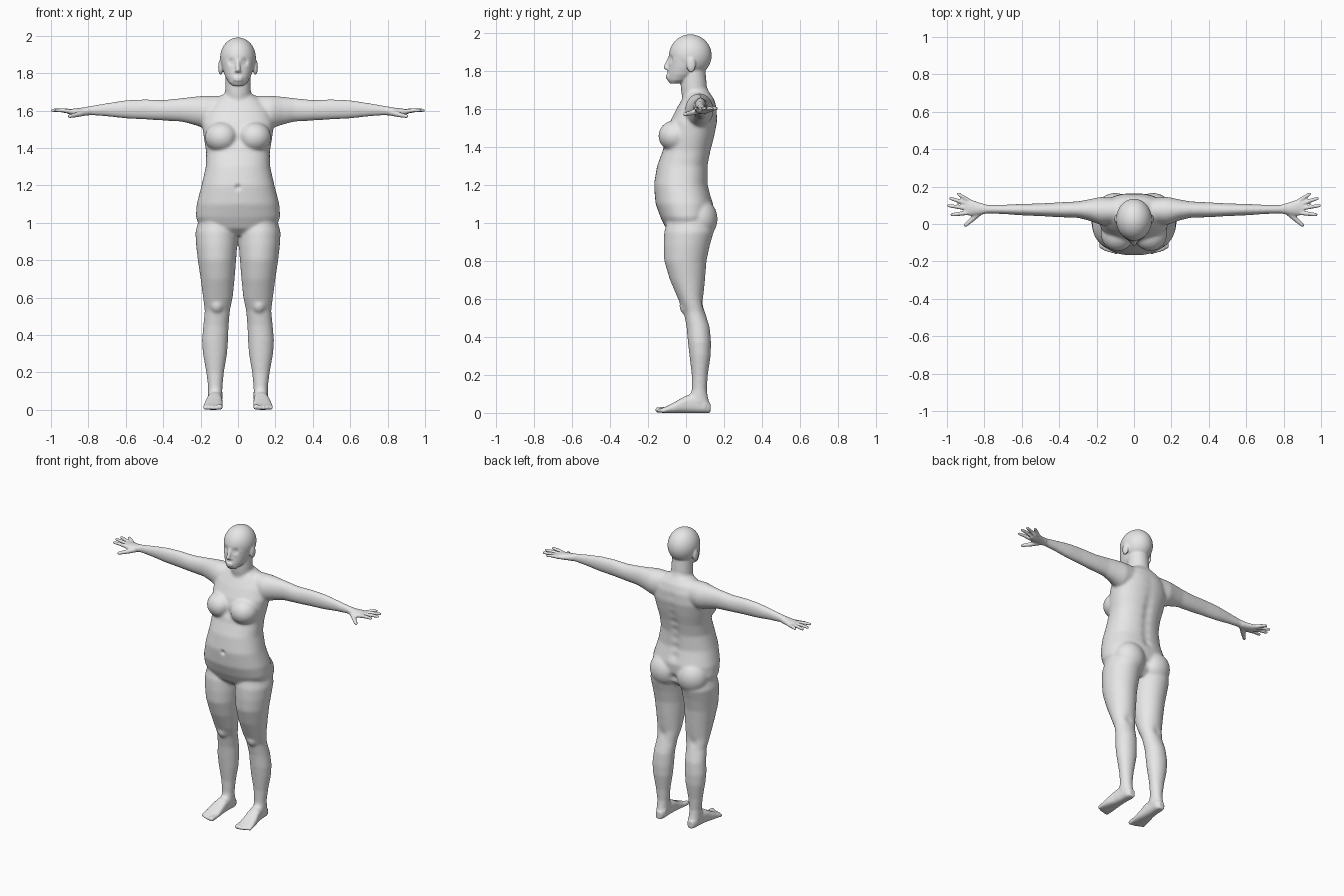
import bpy
import bmesh
from math import cos, sin, pi, exp
from mathutils import Matrix, Vector

default_cube = bpy.data.objects.get("Cube")
if default_cube:
    bpy.data.objects.remove(default_cube, do_unlink=True)


def soft(value, power):
    """Signed power, used to make sections slightly boxy."""
    return abs(value) ** power * (1 if value >= 0 else -1)


def loft(bm, sections, place, power=1.0, sides=40):
    """Join one closed ring per section; place() turns a unit circle into a ring."""
    rings = []
    for section in sections:
        ring = []
        for step in range(sides):
            angle = 2 * pi * step / sides
            u, v = soft(cos(angle), power), soft(sin(angle), power)
            ring.append(bm.verts.new(place(section, u, v)))
        rings.append(ring)
    for lower, upper in zip(rings, rings[1:]):
        for i in range(sides):
            j = (i + 1) % sides
            bm.faces.new((lower[i], lower[j], upper[j], upper[i]))
    bm.faces.new(rings[0])
    bm.faces.new(rings[-1])


def ellipsoid(bm, center, radii):
    matrix = Matrix.Translation(center) @ Matrix.Diagonal((*radii, 1))
    bmesh.ops.create_icosphere(bm, subdivisions=4, radius=1, matrix=matrix)


def limb(bm, points, radii):
    """A chain of round tapered segments with ball joints."""
    points = [Vector(p) for p in points]
    for point, radius in zip(points, radii):
        ellipsoid(bm, point, (radius, radius, radius))
    for i in range(len(points) - 1):
        start, end = points[i], points[i + 1]
        axis = end - start
        turn = axis.to_track_quat("Z", "Y").to_matrix().to_4x4()
        bmesh.ops.create_cone(
            bm, cap_ends=True, segments=24, radius1=radii[i], radius2=radii[i + 1],
            depth=axis.length, matrix=Matrix.Translation((start + end) / 2) @ turn)


def level_ring(section, u, v):
    """Horizontal centred ring: height, half width, front, back."""
    z, half, front, back = section
    return (half * u, (front + back) / 2 + (back - front) / 2 * v, z)


def leg_ring(section, u, v):
    """Horizontal ring: height, inner, outer, front, back."""
    z, inner, outer, front, back = section
    x = (inner + outer) / 2 + (outer - inner) / 2 * u
    return (x, (front + back) / 2 + (back - front) / 2 * v, z)


def foot_ring(section, u, v):
    """Upright ring across the foot: position, centre, half width, top."""
    y, center, half, top = section
    return (center + half * u, y, top / 2 * (1 + v))


def arm_ring(section, u, v):
    """Upright ring across the arm: reach, centre, half depth, bottom, top."""
    x, center, half, low, high = section
    return (x, center + half * u, (low + high) / 2 + (high - low) / 2 * v)


bm = bmesh.new()

# Leg
loft(bm, [
    (1.05, .03, .20, -.09, .13), (.95, .0, .228, -.115, .145),
    (.88, .004, .224, -.118, .125), (.8, .01, .215, -.115, .108),
    (.7, .018, .2, -.085, .1), (.6, .028, .187, -.042, .09),
    (.53, .043, .178, -.012, .1), (.45, .05, .186, .003, .125),
    (.37, .053, .193, .01, .132), (.3, .058, .188, .018, .13),
    (.2, .075, .17, .03, .115), (.12, .083, .16, .03, .11),
    (.06, .083, .16, .01, .12), (.02, .09, .155, .01, .12)], leg_ring)
ellipsoid(bm, (.112, .015, .56), (.042, .05, .05))

# Foot and toes
loft(bm, [
    (.128, .12, .02, .05), (.1, .12, .035, .08), (.05, .122, .037, .1),
    (.0, .125, .041, .092), (-.05, .13, .048, .062),
    (-.1, .133, .052, .036), (-.125, .133, .046, .026)], foot_ring, .75)
for toe in range(5):
    radius = .015 if toe == 0 else .0115
    x = .097 + .0195 * toe
    tip = -.146 + .003 * toe * toe / 2
    limb(bm, [(x, -.1, .018), (x, tip, radius)], [radius, radius])

# Arm and palm
loft(bm, [
    (.1, .07, .07, 1.51, 1.68), (.18, .07, .075, 1.505, 1.68),
    (.24, .075, .057, 1.525, 1.674), (.3, .077, .044, 1.54, 1.667),
    (.4, .076, .04, 1.546, 1.657), (.5, .076, .034, 1.552, 1.661),
    (.6, .077, .031, 1.557, 1.656), (.7, .078, .025, 1.568, 1.641),
    (.78, .079, .023, 1.574, 1.627), (.82, .081, .031, 1.573, 1.617),
    (.87, .087, .043, 1.573, 1.612), (.907, .091, .044, 1.581, 1.606)], arm_ring)

# Fingers and thumb
for base, tip_x, tip_y in ((.125, .938, .16), (.105, .98, .137),
                           (.083, .991, .098), (.06, .973, .05)):
    start, end = Vector((.885, base, 1.593)), Vector((tip_x, tip_y, 1.602))
    middle = start.lerp(end, .55) + Vector((0, 0, .003))
    limb(bm, [start, middle, end], [.0125, .011, .009])
limb(bm, [(.82, .068, 1.59), (.865, .025, 1.577), (.9, -.006, 1.57)],
     [.018, .0135, .01])

# Bust, buttock and ear
ellipsoid(bm, (.087, -.055, 1.457), (.09, .09, .083))
ellipsoid(bm, (.1, .07, 1.02), (.106, .096, .11))
ellipsoid(bm, (.093, .027, 1.832), (.013, .024, .042))

# Opposite side
half = bmesh.ops.duplicate(bm, geom=bm.verts[:] + bm.edges[:] + bm.faces[:])
for item in half["geom"]:
    if isinstance(item, bmesh.types.BMVert):
        item.co.x *= -1

# Torso
loft(bm, [
    (.93, .09, -.06, .08), (.97, .2, -.105, .12), (1.03, .226, -.135, .138),
    (1.1, .221, -.16, .143), (1.2, .195, -.169, .116), (1.3, .172, -.152, .116),
    (1.38, .17, -.122, .132), (1.45, .182, -.11, .15), (1.53, .193, -.085, .165),
    (1.6, .175, -.05, .163), (1.65, .135, -.02, .148),
    (1.69, .075, .0, .12)], level_ring, .88)

# Neck
limb(bm, [(0, .065, 1.62), (0, .042, 1.7), (0, .036, 1.8)], [.08, .069, .066])

# Cranium, face and jaw
ellipsoid(bm, (0, .023, 1.88), (.096, .112, .111))
loft(bm, [
    (1.732, .028, -.085, -.04), (1.75, .05, -.097, .02), (1.78, .068, -.097, .06),
    (1.82, .082, -.093, .09), (1.86, .09, -.092, .11),
    (1.9, .09, -.088, .12)], level_ring)

# Nose and lips
limb(bm, [(0, -.088, 1.865), (0, -.105, 1.818)], [.009, .013])
ellipsoid(bm, (0, -.092, 1.81), (.021, .013, .01))
for lip in (1.763, 1.775):
    ellipsoid(bm, (0, -.094, lip), (.027, .012, .007))

bmesh.ops.recalc_face_normals(bm, faces=bm.faces[:])
mesh = bpy.data.meshes.new("body")
bm.to_mesh(mesh)
bm.free()
body = bpy.data.objects.new("body", mesh)
bpy.context.scene.collection.objects.link(body)

# Fuse the parts into a single skin
fuse = body.modifiers.new("fuse", "REMESH")
fuse.mode = "VOXEL"
fuse.voxel_size = .0055
relax = body.modifiers.new("relax", "SMOOTH")
relax.factor = .5
relax.iterations = 3
bpy.context.view_layer.update()
graph = bpy.context.evaluated_depsgraph_get()
skin = bpy.data.meshes.new_from_object(body.evaluated_get(graph))
body.modifiers.clear()
body.data = skin

# Blend the joins, leaving face, hands and toes crisp
bm = bmesh.new()
bm.from_mesh(skin)
blend = [v for v in bm.verts if abs(v.co.x) < .8 and .07 < v.co.z < 1.71]
for _ in range(14):
    bmesh.ops.smooth_vert(bm, verts=blend, factor=.5, use_axis_x=True,
                          use_axis_y=True, use_axis_z=True)

# Soft dents: centre, radius, push along y
dents = [((0, -.165, 1.19), .014, .012), ((0, -.1, 1.44), .03, .012),
         ((0, .15, 1.0), .025, -.02)]
dents += [((0, .13, 1.15 + .06 * i), .03, -.009) for i in range(8)]
for side in (-1, 1):
    dents += [((side * .036, -.08, 1.86), .016, .013),
              ((side * .036, -.075, 1.86), .008, -.006),
              ((side * .115, .095, .57), .03, -.008)]
for center, radius, push in dents:
    center = Vector(center)
    for vert in bm.verts:
        gap = (vert.co - center).length
        if gap < 3 * radius:
            vert.co.y += push * exp(-(gap / radius) ** 2)

# Rest the soles on the ground
lowest = min(v.co.z for v in bm.verts)
bmesh.ops.translate(bm, verts=bm.verts[:], vec=(0, 0, -lowest))
bm.to_mesh(skin)
bm.free()
skin.shade_smooth()

# Plain grey skin
grey = bpy.data.materials.new("light grey")
grey.use_nodes = True
colour = (.8, .8, .8, 1)
grey.diffuse_color = colour
grey.node_tree.nodes["Principled BSDF"].inputs["Base Color"].default_value = colour
skin.materials.clear()
skin.materials.append(grey)
